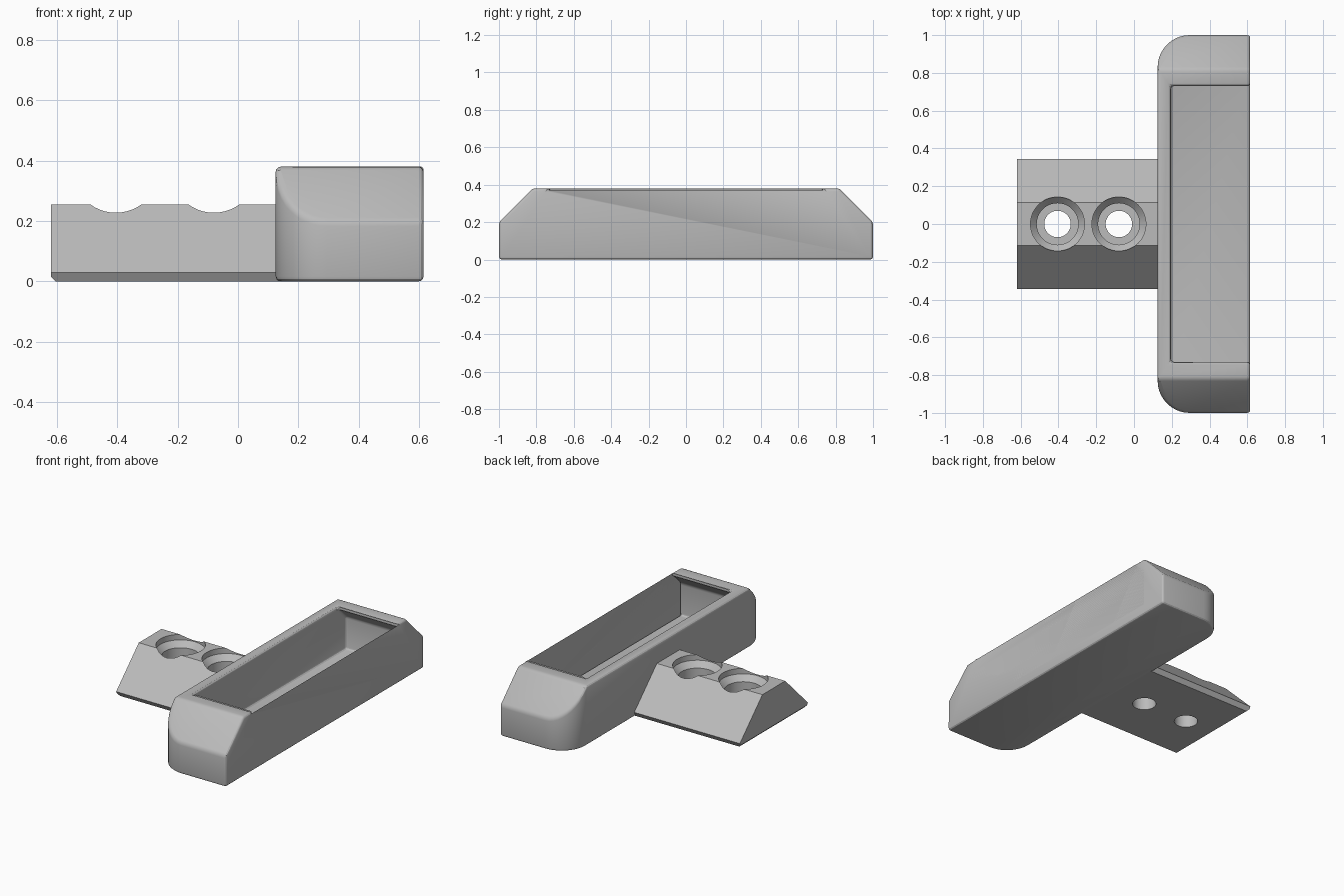
import bpy, bmesh, math
from mathutils import Vector, Matrix

cube = bpy.data.objects.get("Cube")
if cube:
    bpy.data.objects.remove(cube, do_unlink=True)

grey = bpy.data.materials.new("plain grey")
grey.use_nodes = True
colour = (0.5, 0.5, 0.5, 1)
grey.diffuse_color = colour
grey.node_tree.nodes["Principled BSDF"].inputs["Base Color"].default_value = colour


def add_object(name, bm):
    bmesh.ops.recalc_face_normals(bm, faces=bm.faces[:])
    mesh = bpy.data.meshes.new(name)
    bm.to_mesh(mesh)
    bm.free()
    mesh.materials.append(grey)
    obj = bpy.data.objects.new(name, mesh)
    bpy.context.collection.objects.link(obj)
    return obj


def prism(points, direction):
    """Extrude a closed loop of 3D points along a direction."""
    bm = bmesh.new()
    face = bm.faces.new([bm.verts.new(p) for p in points])
    out = bmesh.ops.extrude_face_region(bm, geom=[face])
    verts = [v for v in out["geom"] if isinstance(v, bmesh.types.BMVert)]
    bmesh.ops.translate(bm, verts=verts, vec=direction)
    return bm


def apply_mods(obj):
    bpy.context.view_layer.objects.active = obj
    for m in list(obj.modifiers):
        bpy.ops.object.modifier_apply(modifier=m.name)


def cut(obj, cutter):
    cutter.hide_render = True
    m = obj.modifiers.new("cut", "BOOLEAN")
    m.operation, m.solver, m.object = "DIFFERENCE", "EXACT", cutter
    apply_mods(obj)
    bpy.data.objects.remove(cutter, do_unlink=True)


def smooth(obj):
    bpy.ops.object.select_all(action="DESELECT")
    obj.select_set(True)
    bpy.context.view_layer.objects.active = obj
    bpy.ops.object.shade_smooth_by_angle(angle=math.radians(25))


# Tray body: outline with two large rounded back corners
BACK, FRONT, RADIUS, TOP = 0.125, 0.615, 0.17, 0.38
outline = [(FRONT, -1, 0), (FRONT, 1, 0)]
for side, start in ((1, 90), (-1, 180)):
    for i in range(11):
        a = math.radians(start + 9 * i)
        outline.append((BACK + RADIUS + RADIUS * math.cos(a),
                        side * (1 - RADIUS) + RADIUS * math.sin(a), 0))
bm = prism(outline, (0, 0, TOP))

# Sloping shoulders at both ends
for side in (1, -1):
    geom = bm.verts[:] + bm.edges[:] + bm.faces[:]
    res = bmesh.ops.bisect_plane(bm, geom=geom, plane_co=(0, side, 0.2),
                                 plane_no=(0, side, 1), clear_outer=True)
    edges = [e for e in res["geom_cut"] if isinstance(e, bmesh.types.BMEdge)]
    bmesh.ops.edgeloop_fill(bm, edges=edges)
tray = add_object("tray", bm)

# Open-fronted pocket with overhanging end lips
half = [(0.81, 0.08), (0.81, 0.29), (0.73, 0.365), (0.73, 0.5)]
loop = half + [(-y, z) for y, z in reversed(half)]
cut(tray, add_object("pocket_cutter",
                     prism([(0.195, y, z) for y, z in loop], (0.6, 0, 0))))

bevel = tray.modifiers.new("soft edges", "BEVEL")
bevel.width, bevel.segments = 0.016, 3
bevel.limit_method, bevel.angle_limit = "ANGLE", math.radians(25)
bevel.use_clamp_overlap = False
apply_mods(tray)
smooth(tray)

# Mounting block: trapezoid with a chamfered foot
half = [(0.325, 0), (0.343, 0.03), (0.115, 0.255)]
loop = half + [(-y, z) for y, z in reversed(half)]
bm = prism([(-0.62, y, z) for y, z in loop], (0.78, 0, 0))
foot = [e for e in bm.edges if all(v.co.z < 0.001 and v.co.x < -0.6 for v in e.verts)]
bmesh.ops.bevel(bm, geom=foot, offset=0.016, segments=1, affect="EDGES")
block = add_object("mounting_block", bm)

# Stepped screw holes, each a turned profile
profile = [(0.07, -0.1), (0.07, 0.09), (0.11, 0.09), (0.11, 0.185),
           (0.143, 0.22), (0.143, 0.4)]
for x in (-0.405, -0.08):
    bm = bmesh.new()
    rings = [[bm.verts.new((x + r * math.cos(math.tau * i / 48),
                            r * math.sin(math.tau * i / 48), z))
              for i in range(48)] for r, z in profile]
    for low, high in zip(rings, rings[1:]):
        for i in range(48):
            j = (i + 1) % 48
            bm.faces.new((low[i], low[j], high[j], high[i]))
    bm.faces.new(rings[0])
    bm.faces.new(rings[-1])
    cut(block, add_object("screw_hole_cutter", bm))
smooth(block)
